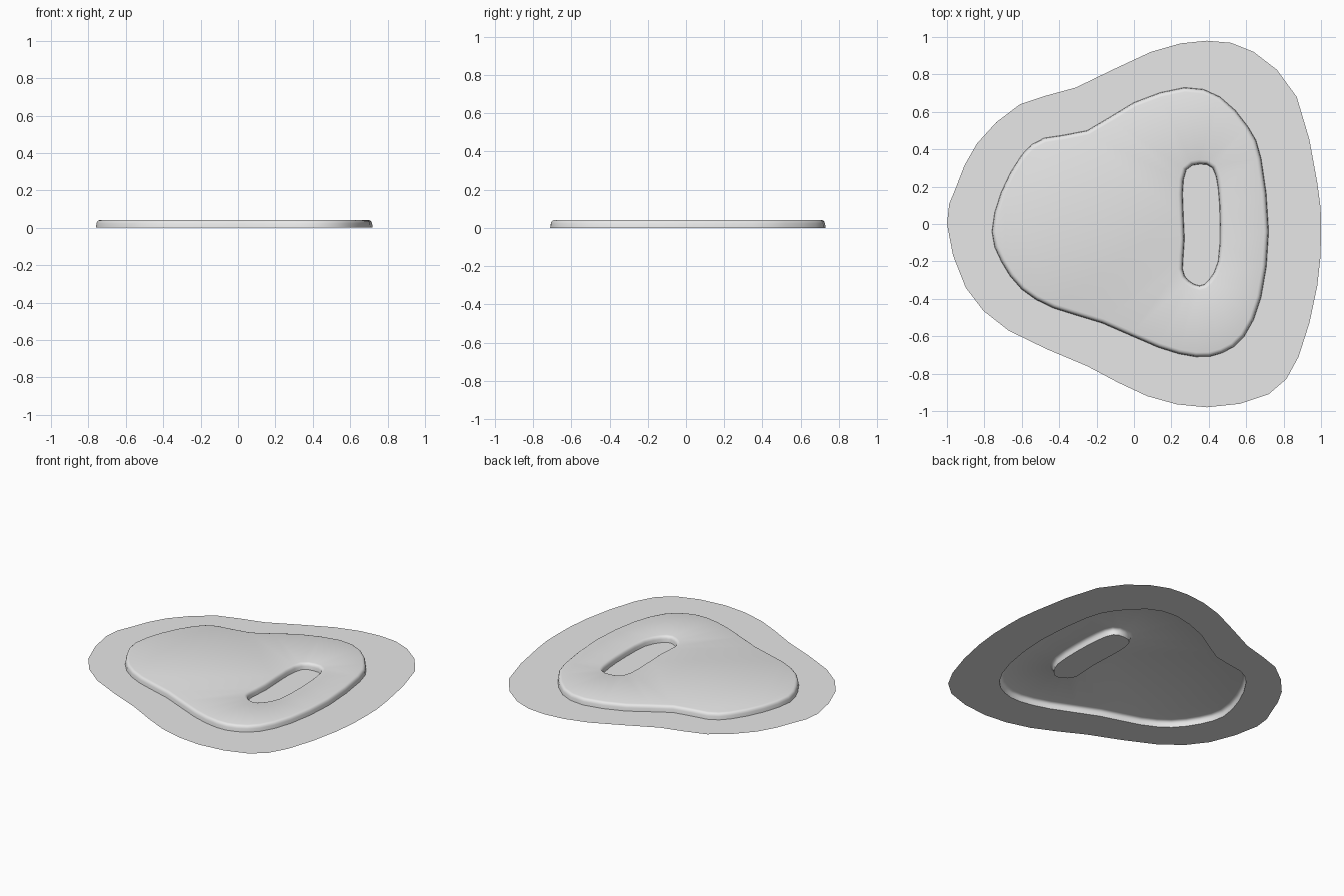
import bpy
import bmesh
import math
from mathutils import Vector

cube = bpy.data.objects.get("Cube")
if cube:
    bpy.data.objects.remove(cube, do_unlink=True)

grey = bpy.data.materials.new("light grey")
grey.use_nodes = True
colour = (0.8, 0.8, 0.8, 1)
grey.diffuse_color = colour
grey.node_tree.nodes["Principled BSDF"].inputs["Base Color"].default_value = colour

# Outlines, clockwise seen from above
FLANGE = [(-1, 0), (-.95, .2), (-.84, .43), (-.61, .64), (-.31, .73), (.09, .92),
          (.39, .98), (.64, .92), (.87, .68), (.98, .22), (1, -.03), (.98, -.33),
          (.88, -.71), (.72, -.91), (.39, -.98), (.07, -.92), (-.25, -.76),
          (-.67, -.57), (-.9, -.34)]
PAD = [(-.76, -.04), (-.71, .17), (-.6, .37), (-.48, .46), (-.25, .5), (0, .65),
       (.27, .73), (.46, .68), (.61, .52), (.68, .35), (.72, -.04), (.68, -.39),
       (.59, -.6), (.47, -.69), (.33, -.71), (.13, -.66), (-.17, -.53),
       (-.43, -.45), (-.6, -.35), (-.71, -.2)]
SLOT = [(.26, .16), (.28, .29), (.35, .32), (.42, .3), (.45, .19), (.46, 0),
        (.45, -.2), (.4, -.3), (.35, -.33), (.29, -.3), (.26, -.24), (.27, -.08)]

# Inward offset and height of each step up the rounded wall
WALL = [(0, 0), (.003, .022), (.007, .033), (.014, .039), (.024, .042)]


def smooth_loop(points, steps=2):
    """Closed spline through the points."""
    pts = [Vector(p) for p in points]
    n = len(pts)
    result = []
    for i in range(n):
        a, b, c, d = (pts[(i + k) % n] for k in (-1, 0, 1, 2))
        for s in range(steps):
            t = s / steps
            result.append(b + (c - a) * t / 2
                          + (a - b * 2.5 + c * 2 - d / 2) * t * t
                          + (b * 3 - a - c * 3 + d) * t ** 3 / 2)
    return result


def offset(loop, distance):
    """Move a clockwise loop inward; negative distance moves it outward."""
    n = len(loop)
    result = []
    for i, p in enumerate(loop):
        along = (loop[(i + 1) % n] - loop[i - 1]).normalized()
        result.append(p + Vector((along.y, -along.x)) * distance)
    return result


def add_ring(bm, loop, z):
    verts = [bm.verts.new((p.x, p.y, z)) for p in loop]
    n = len(verts)
    for i in range(n):
        bm.edges.new((verts[i], verts[(i + 1) % n]))
    return verts


def ring_edges(bm, ring):
    n = len(ring)
    return [bm.edges.get((ring[i], ring[(i + 1) % n])) for i in range(n)]


def add_wall(bm, loop, side):
    """Rounded wall from the foot up; returns its foot and top rings."""
    rings = [add_ring(bm, offset(loop, side * d), z) for d, z in WALL]
    n = len(loop)
    for low, high in zip(rings, rings[1:]):
        for i in range(n):
            j = (i + 1) % n
            quad = (low[i], low[j], high[j], high[i])
            bm.faces.new(quad if side < 0 else quad[::-1])
    return rings[0], rings[-1]


def fill(bm, *rings):
    """Flat face between rings, facing up."""
    edges = [e for ring in rings for e in ring_edges(bm, ring)]
    made = bmesh.ops.triangle_fill(bm, edges=edges, use_beauty=True,
                                   normal=(0, 0, 1))["geom"]
    for face in made:
        if isinstance(face, bmesh.types.BMFace):
            face.normal_update()
            if face.normal.z < 0:
                face.normal_flip()


# One pressed sheet: flange, raised pad and sunken slot
bm = bmesh.new()
flange_edge = add_ring(bm, smooth_loop(FLANGE), 0)
pad_foot, pad_top = add_wall(bm, smooth_loop(PAD), 1)
slot_foot, slot_top = add_wall(bm, smooth_loop(SLOT), -1)
fill(bm, flange_edge, pad_foot)
fill(bm, pad_top, slot_top)
fill(bm, slot_foot)

mesh = bpy.data.meshes.new("pressed_sheet")
bm.to_mesh(mesh)
bm.free()
mesh.materials.append(grey)
sheet = bpy.data.objects.new("pressed_sheet", mesh)
bpy.context.scene.collection.objects.link(sheet)

bpy.ops.object.select_all(action="DESELECT")
sheet.select_set(True)
bpy.context.view_layer.objects.active = sheet
bpy.ops.object.shade_smooth_by_angle(angle=math.radians(40))
